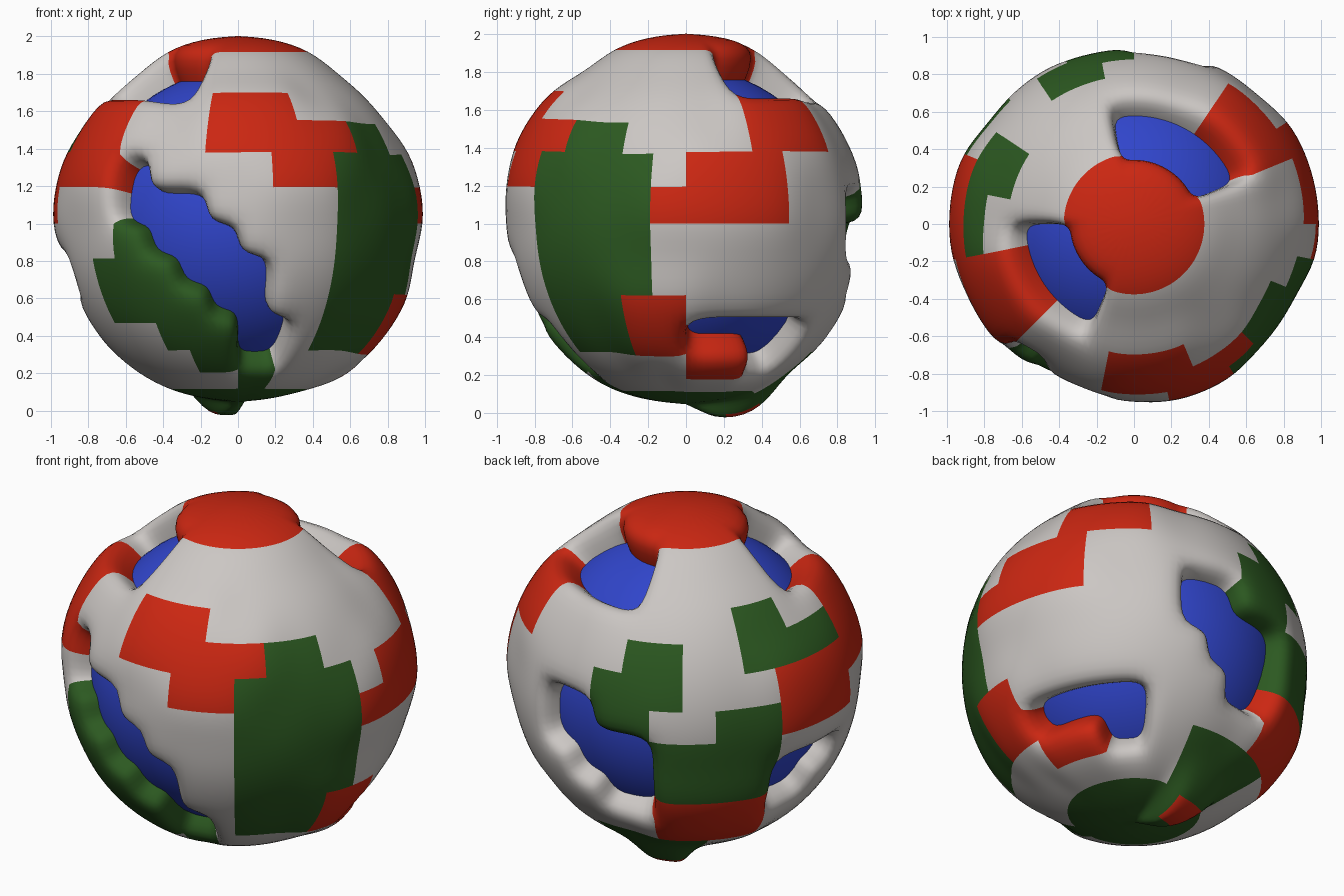
import bpy, bmesh
from math import sin, cos, pi
from mathutils import Vector

if "Cube" in bpy.data.objects:
    bpy.data.objects.remove(bpy.data.objects["Cube"])

# Colour map of the ball: 16 rows from top to bottom, 32 columns counter-clockwise from +x
# . grey, R red, G green, B recessed blue, F red foot
MAP = ["R" * 32, "R" * 32,
       "..BBBBBBB.......BBBBBB..........",
       "..BBBBBBB.......BBBBBB..........",
       "..RRR........GG..RRR...RRR......",
       "..RRR....GG..GGGGRRR...RRRRRGG..",
       "RRR.....GGG...RRRRRRB....RRGGGG.",
       "RRR...BBGG..GGRRR...BBB....GGGGR",
       "......BBBBGGGG......GBBB...GGGG.",
       ".......BBBGGGGBBB..GGGBBB..GGGG.",
       "........BBRRRRBB...GGGGBB..GGGRR",
       "BBBBB.....RRRR.......GGGBB.GGGRR",
       "RRRBB..GGGGG..........GGBB......",
       ".......GGGGG............GG......",
       "GGGGGGGGFFFGGGGGGGGGGGGGGGGGGGGG",
       "G" * 32]
ROWS, COLS = 16, 32
RADIUS = {".": 0.965, "G": 0.955, "R": 1.005, "F": 1.065, "B": 0.0}
SLOT = {".": 0, "G": 1, "R": 2, "F": 2}
CORE, WALL = 0.82, 0.79
CENTRE = Vector((0, 0, 1))


def material(name, rgb):
    m = bpy.data.materials.new(name)
    m.diffuse_color = (*rgb, 1)
    m.use_nodes = True
    m.node_tree.nodes["Principled BSDF"].inputs["Base Color"].default_value = m.diffuse_color
    return m


def point(i, j, r):
    t, a = pi * i / ROWS, 2 * pi * j / COLS
    return CENTRE + Vector((sin(t) * cos(a), sin(t) * sin(a), cos(t))) * r


def outer_radius(i, j):
    # a corner takes the height of the tallest neighbouring patch
    return max(RADIUS[MAP[r][c % COLS]] for r in (i - 1, i) if 0 <= r < ROWS
               for c in ((j - 1, j) if 0 < i < ROWS else range(COLS)))


# Patchwork shell with walls dropping into the recesses
bm = bmesh.new()
cache = {}


def vert(i, j, inner=False):
    key = (i, 0 if i in (0, ROWS) else j % COLS, inner)
    if key not in cache:
        cache[key] = bm.verts.new(point(key[0], key[1], WALL if inner else outer_radius(key[0], key[1])))
    return cache[key]


def face(verts, slot):
    f = bm.faces.new(list(dict.fromkeys(verts)))
    f.material_index = slot
    f.smooth = True


for i in range(ROWS):
    for j in range(COLS):
        c = MAP[i][j]
        if c == "B":
            continue
        corners = [(i, j), (i + 1, j), (i + 1, j + 1), (i, j + 1)]
        face([vert(*p) for p in corners], SLOT[c])
        neighbours = [(i, j - 1), (i + 1, j), (i, j + 1), (i - 1, j)]
        for k, (ni, nj) in enumerate(neighbours):
            if 0 <= ni < ROWS and MAP[ni][nj % COLS] == "B":
                p, q = corners[k], corners[(k + 1) % 4]
                face([vert(*q), vert(*p), vert(*p, True), vert(*q, True)], SLOT[c])

mesh = bpy.data.meshes.new("patch_shell")
bm.to_mesh(mesh)
bm.free()
shell = bpy.data.objects.new("patch_shell", mesh)
bpy.context.collection.objects.link(shell)
for m in (material("grey", (0.6, 0.57, 0.55)), material("green", (0.025, 0.1, 0.015)),
          material("red", (0.6, 0.02, 0.006))):
    mesh.materials.append(m)
sub = shell.modifiers.new("soften", "SUBSURF")
sub.levels = sub.render_levels = 2

# Blue core seen through the recesses
bpy.ops.mesh.primitive_uv_sphere_add(segments=64, ring_count=32, radius=CORE, location=CENTRE)
core = bpy.context.object
core.name = "blue_core"
core.data.materials.append(material("blue", (0.03, 0.06, 0.6)))
bpy.ops.object.shade_smooth()
